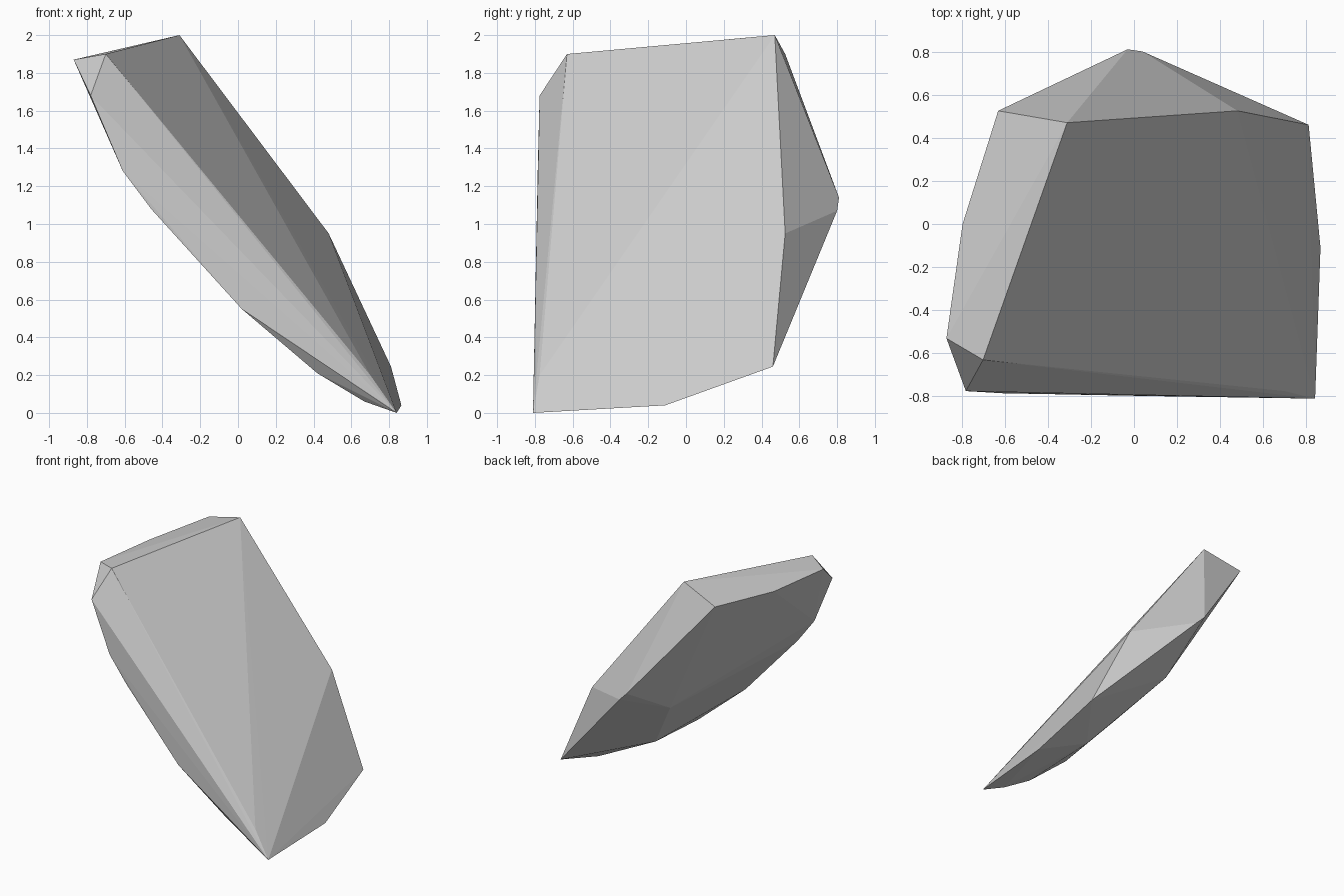
import bpy, bmesh

if "Cube" in bpy.data.objects:
    bpy.data.objects.remove(bpy.data.objects["Cube"])

# Corner points of the faceted stone shard
top_rim = [(-0.31, 0.47, 2.0), (-0.87, -0.53, 1.87), (-0.70, -0.63, 1.90),
           (-0.78, -0.775, 1.68), (-0.795, 0.0, 1.87), (-0.63, 0.525, 1.90)]
back_ridge = [(-0.03, 0.81, 1.14), (0.04, 0.80, 1.07), (0.48, 0.525, 0.95)]
foot = [(0.81, 0.46, 0.245), (0.865, -0.11, 0.04), (0.84, -0.81, 0.0),
        (0.70, -0.775, 0.2)]
front_edge = [(-0.61, -0.785, 1.28), (-0.46, -0.785, 1.08), (0.02, -0.797, 0.55),
              (0.42, -0.75, 0.21), (0.67, -0.757, 0.06)]
underside = [(-0.067, 0.3, 0.84), (0.365, -0.13, 0.286)]

# Shard: convex shell around the corners, flat facets
bm = bmesh.new()
for p in top_rim + back_ridge + foot + front_edge + underside:
    bm.verts.new(p)
result = bmesh.ops.convex_hull(bm, input=bm.verts)
loose = [v for v in bm.verts if not v.link_faces]
bmesh.ops.delete(bm, geom=loose, context='VERTS')
bmesh.ops.recalc_face_normals(bm, faces=bm.faces)
mesh = bpy.data.meshes.new("stone_shard")
bm.to_mesh(mesh)
bm.free()

# Plain grey stone
grey = bpy.data.materials.new("grey_stone")
grey.diffuse_color = (0.6, 0.6, 0.6, 1)
grey.use_nodes = True
grey.node_tree.nodes["Principled BSDF"].inputs["Base Color"].default_value = grey.diffuse_color
mesh.materials.append(grey)
shard = bpy.data.objects.new("stone_shard", mesh)
bpy.context.collection.objects.link(shard)
